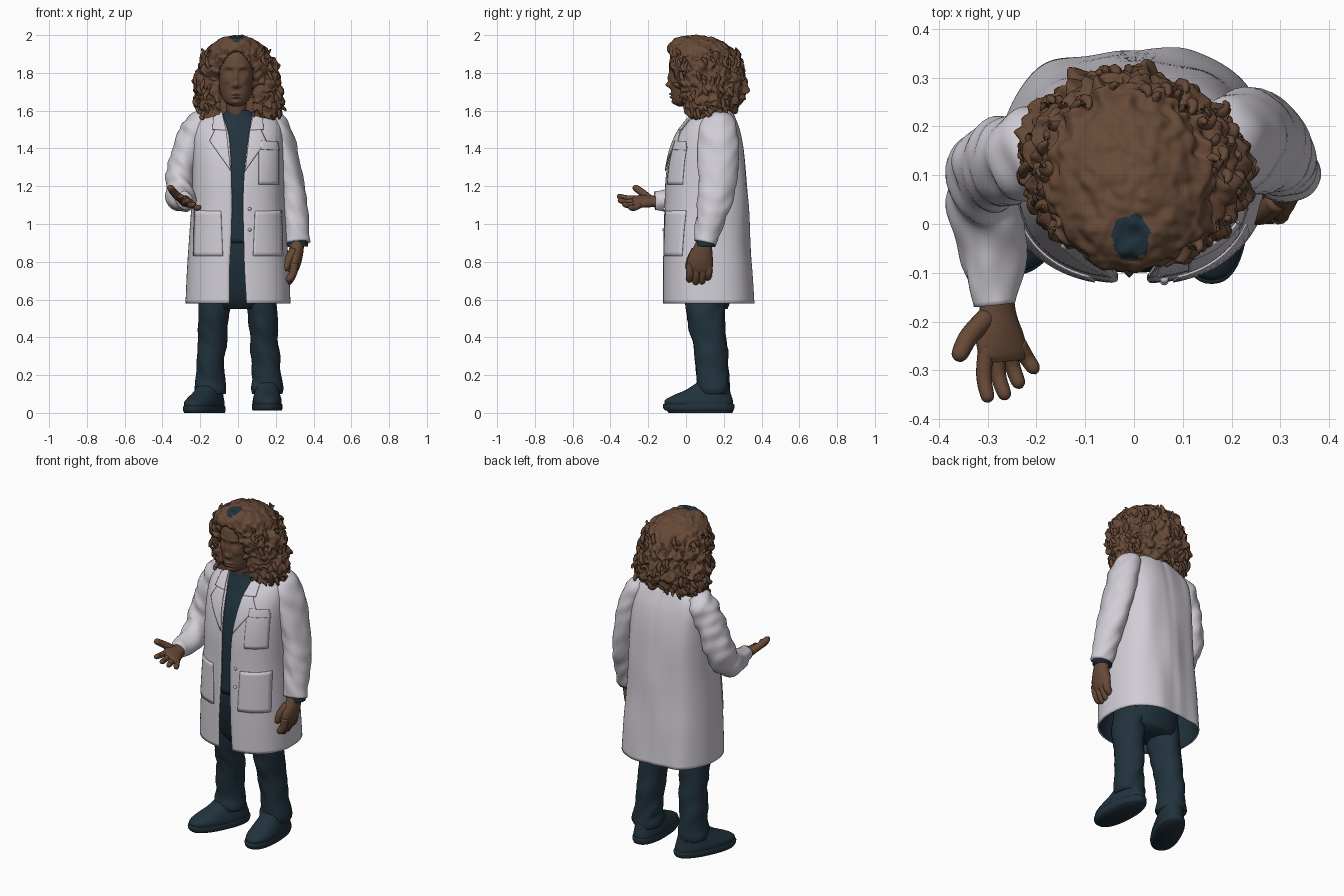
import bpy, bmesh, math, random
from mathutils import Vector, Matrix, noise

if "Cube" in bpy.data.objects:
    bpy.data.objects.remove(bpy.data.objects["Cube"])

random.seed(4)

def material(name, rgb):
    m = bpy.data.materials.new(name)
    m.diffuse_color = (*rgb, 1)
    m.use_nodes = True
    m.node_tree.nodes["Principled BSDF"].inputs["Base Color"].default_value = m.diffuse_color
    return m

WHITE = material("coat white", (0.64, 0.61, 0.67))
BROWN = material("warm brown", (0.135, 0.068, 0.038))
TEAL = material("dark teal", (0.015, 0.032, 0.046))

def spline(k, n):
    """Smooth resampling of a list of equal-length key tuples."""
    out = []
    for i in range(n):
        t = i / (n - 1) * (len(k) - 1)
        j = min(int(t), len(k) - 2)
        f = t - j
        a, b, c, d = k[max(j - 1, 0)], k[j], k[j + 1], k[min(j + 2, len(k) - 1)]
        out.append([.5 * (2 * q + (r - p) * f + (2 * p - 5 * q + 4 * r - s) * f * f
                          + (3 * q - p - 3 * r + s) * f ** 3) for p, q, r, s in zip(a, b, c, d)])
    return out

def make(name, loops, mats, closed=True, cap=True, recalc=True):
    """Bridge point loops into one smooth mesh object."""
    bm = bmesh.new()
    rows = [[bm.verts.new(p) for p in l] for l in loops]
    n = len(rows[0])
    for lo, hi in zip(rows, rows[1:]):
        for i in range(n if closed else n - 1):
            j = (i + 1) % n
            bm.faces.new((lo[i], lo[j], hi[j], hi[i]))
    if cap:
        bm.faces.new(rows[0][::-1])
        bm.faces.new(rows[-1])
    if recalc:
        bmesh.ops.recalc_face_normals(bm, faces=bm.faces)
    me = bpy.data.meshes.new(name)
    bm.to_mesh(me)
    bm.free()
    for m in mats:
        me.materials.append(m)
    me.shade_smooth()
    ob = bpy.data.objects.new(name, me)
    bpy.context.collection.objects.link(ob)
    return ob

def ring(z, cx, rx, yf, yb, n=2.0, count=48, t0=0.0, t1=math.tau):
    """Horizontal superellipse, starting at the front and running to +x."""
    pts = []
    full = t1 - t0 > 6.28
    for i in range(count):
        t = t0 + (t1 - t0) * i / (count if full else count - 1)
        s, c = math.sin(t), math.cos(t)
        pts.append(Vector((cx + rx * math.copysign(abs(s) ** (2 / n), s),
                           (yf + yb) / 2 - (yb - yf) / 2 * math.copysign(abs(c) ** (2 / n), c), z)))
    return pts

def tube(name, keys, mat, ref=(1, 0, 0), n=24, seg=24, wrinkle=0.0):
    """Elliptical tube through keys of (x, y, z, side radius, other radius)."""
    s = spline(keys, n)
    loops = []
    for i, k in enumerate(s):
        c = Vector(k[:3])
        t = (Vector(s[min(i + 1, n - 1)][:3]) - Vector(s[max(i - 1, 0)][:3])).normalized()
        u = Vector(ref)
        u = (u - t * u.dot(t)).normalized()
        v = t.cross(u)
        loop = []
        for j in range(seg):
            a = math.tau * j / seg
            d = u * math.cos(a) * k[3] + v * math.sin(a) * k[4]
            p = c + d
            w = noise.noise(Vector((p.x * 11, p.y * 11, p.z * 16 + p.x * 14))) * wrinkle
            loop.append(p + d.normalized() * w)
        loops.append(loop)
    return make(name, loops, [mat])

def finger(name, pts, r):
    """Round-tipped finger through three points."""
    a, b = Vector(pts[-2]), Vector(pts[-1])
    tip = b + (b - a).normalized() * r * .7
    keys = [(*p, r * f, r * f) for p, f in zip(pts, (1.15, 1.05, .9))] + [(*tip, r * .3, r * .3)]
    tube(name, keys, BROWN, ref=(.8, .35, .5), n=14, seg=12)

# Coat: open-fronted shell with a dark lining; keys are z, cx, rx, front, back, left edge, right edge
N = 2.35
COAT = spline([(.58, 0, .278, -.122, .362, -.045, .045), (.76, 0, .27, -.122, .35, -.045, .035),
               (.94, 0, .258, -.119, .336, -.036, .03), (1.1, 0, .247, -.114, .33, -.033, .027),
               (1.25, 0, .243, -.108, .32, -.035, .032), (1.38, 0, .242, -.086, .305, -.04, .045),
               (1.48, 0, .237, -.047, .285, -.05, .058), (1.55, 0, .212, .003, .262, -.072, .07),
               (1.6, 0, .15, .045, .24, -.085, .08), (1.62, 0, .11, .06, .21, -.085, .08)], 60)
loops = []
for z, cx, rx, yf, yb, gl, gr in COAT:
    l = ring(z, cx, rx, yf, yb, N, 110, math.asin((gr / rx) ** (N / 2)),
             math.tau - math.asin((-gl / rx) ** (N / 2)))
    cy, ry = (yf + yb) / 2, (yb - yf) / 2
    for p in l:
        back = max(0, (p.y - cy) / ry)
        p.y += back * (.08 * p.x + .012 * noise.noise(Vector((p.x * 9, 3, z * 2.5)))
                       - .006 * math.exp(-(p.x / .012) ** 2) + .035 * math.exp(-((p.x + .21) / .07) ** 2))
    loops.append(l)
coat = make("coat", loops, [WHITE, TEAL], closed=False, cap=False, recalc=False)
sol = coat.modifiers.new("lining", "SOLIDIFY")
sol.thickness, sol.offset, sol.material_offset = .008, -1, 1

def front_y(x, z):
    for a, b in zip(COAT, COAT[1:]):
        if a[0] <= z <= b[0]:
            break
    f = min(1, max(0, (z - a[0]) / (b[0] - a[0])))
    _, cx, rx, yf, yb = [p + (q - p) * f for p, q in zip(a[:5], b[:5])]
    u = min(.98, abs(x - cx) / rx)
    return (yf + yb) / 2 - (yb - yf) / 2 * (1 - u ** N) ** (1 / N)

def plate(name, corners, off, n=12):
    """Thin cloth patch following the coat front; corners are (x, z)."""
    a, b, c, d = [Vector(p) for p in corners]
    rows = []
    for i in range(n):
        p, q = a.lerp(d, i / (n - 1)), b.lerp(c, i / (n - 1))
        pts = [p.lerp(q, j / (n - 1)) for j in range(n)]
        rows.append([(v.x, front_y(v.x, v.y) - off, v.y) for v in pts])
    ob = make(name, rows, [WHITE], closed=False, cap=False)
    m = ob.modifiers.new("cloth", "SOLIDIFY")
    m.thickness, m.offset = .006, 0

# Lapels, pockets and buttons
for s in (-1, 1):
    plate("lapel", [(s * .038, 1.28), (s * .15, 1.44), (s * .12, 1.5), (s * .062, 1.5)], .006)
    plate("collar", [(s * .062, 1.495), (s * .135, 1.5), (s * .13, 1.565), (s * .085, 1.595)], .007)
    plate("lower_pocket", [(s * .08, .83), (s * .235, .83), (s * .23, 1.07), (s * .09, 1.07)], .002)
plate("chest_pocket", [(.11, 1.21), (.215, 1.21), (.215, 1.41), (.11, 1.41)], .002)
plate("pocket_flap", [(.12, 1.395), (.218, 1.39), (.21, 1.435), (.12, 1.44)], .007)
for z in (.97, 1.08):
    bpy.ops.mesh.primitive_uv_sphere_add(segments=12, ring_count=8, radius=.009,
                                         location=(.062, front_y(.062, z) - .002, z))
    bpy.context.object.name = "button"
    bpy.context.object.data.materials.append(WHITE)
    bpy.context.object.data.shade_smooth()

# Shirt and hips
def body(name, keys, mat, n, p=2.3):
    return make(name, [ring(*k, p) for k in spline(keys, n)], [mat])
body("shirt", [(.9, 0, .2, -.1, .26), (1.1, 0, .2, -.096, .27), (1.25, 0, .2, -.088, .27),
               (1.4, 0, .19, -.058, .27), (1.5, 0, .17, -.015, .25), (1.57, 0, .11, .015, .21),
               (1.6, 0, .07, .02, .17)], TEAL, 30)
body("hips", [(.55, 0, .15, .02, .22), (.62, 0, .18, -.03, .24), (.8, 0, .19, -.082, .25),
              (.92, 0, .19, -.09, .25)], TEAL, 16)

# Sleeves: one hanging, one bent forward
tube("hanging_sleeve", [(.165, .17, 1.57, .05, .06), (.195, .172, 1.52, .072, .092),
                        (.235, .172, 1.4, .076, .107), (.282, .165, 1.2, .07, .1),
                        (.302, .135, 1.05, .07, .08), (.315, .102, .9, .065, .06)],
     WHITE, n=44, seg=40, wrinkle=.012)
tube("sleeve_lining", [(.314, .105, .93, .056, .05), (.316, .105, .88, .055, .05)], TEAL)
tube("bent_sleeve", [(-.165, .16, 1.57, .05, .06), (-.205, .15, 1.52, .08, .09),
                     (-.25, .135, 1.42, .076, .095), (-.298, .112, 1.28, .078, .09),
                     (-.306, .065, 1.178, .075, .085), (-.297, -.03, 1.132, .07, .07),
                     (-.282, -.165, 1.125, .047, .05)], WHITE, n=56, seg=40, wrinkle=.016)

# Open hand, palm up
tube("open_palm", [(-.282, -.13, 1.125, .036, .03), (-.28, -.18, 1.12, .04, .028),
                   (-.277, -.225, 1.12, .053, .026), (-.268, -.265, 1.118, .054, .02),
                   (-.266, -.282, 1.118, .045, .012)], BROWN, ref=(-.87, 0, .45))
for base, mid, tip in (((-.302, -.25, 1.135), (-.308, -.31, 1.136), (-.3, -.355, 1.147)),
                       ((-.28, -.26, 1.122), (-.278, -.31, 1.115), (-.265, -.35, 1.125)),
                       ((-.257, -.255, 1.11), (-.248, -.295, 1.098), (-.236, -.327, 1.103)),
                       ((-.238, -.245, 1.1), (-.22, -.275, 1.085), (-.205, -.297, 1.088))):
    finger("open_finger", (base, mid, tip), .015)
finger("open_thumb", ((-.3, -.19, 1.13), (-.338, -.23, 1.165), (-.358, -.268, 1.192)), .019)

# Hanging hand
tube("hanging_palm", [(.315, .1, .92, .034, .038), (.31, .09, .87, .038, .05),
                      (.3, .077, .81, .038, .068), (.293, .072, .765, .03, .066),
                      (.286, .07, .74, .018, .055)], BROWN)
for y, z in ((.022, .705), (.055, .692), (.088, .695), (.118, .715)):
    finger("hanging_finger", ((.297, y, .79), (.292, y, .74), (.268, y - .004, z)), .02)
finger("hanging_thumb", ((.295, .05, .86), (.268, .025, .81), (.252, .016, .765)), .021)

# Trousers and shoes
for s, x, turn, lift in ((-1, -.148, -25, 0), (1, .152, 2, .012)):
    tube("trouser_leg", [(s * .1, .1, .78, .08, .11), (s * .125, .1, .56, .082, .102),
                         (s * .137, .125, .38, .076, .09), (x, .14, .2, .076, .084),
                         (x, .142, .13, .084, .09), (x, .142, .1, .08, .085)],
         TEAL, n=36, seg=32, wrinkle=.01)
    turned = Matrix.Translation((x, .14, lift)) @ Matrix.Rotation(math.radians(turn), 4, "Z")
    for name, keys in (("sole", [(0, 0, .076, -.25, .11), (.012, 0, .08, -.26, .116), (.03, 0, .08, -.263, .117),
                                 (.036, 0, .077, -.257, .112)]),
                       ("shoe", [(.03, 0, .076, -.252, .11), (.055, 0, .076, -.252, .108),
                                 (.08, 0, .07, -.21, .1), (.11, 0, .063, -.14, .092),
                                 (.15, 0, .055, -.08, .08)])):
        body(name, keys, TEAL, 14, 2.3).matrix_world = turned

# Neck and head with modelled face
tube("neck", [(-.005, .09, 1.5, .06, .06), (-.008, .07, 1.6, .055, .055),
              (-.01, .06, 1.7, .058, .06)], BROWN)
BUMPS = [(0, 1.735, .026, .014, .014), (0, 1.77, .012, .009, .028), (-.018, 1.73, .008, .008, .008),
         (.018, 1.73, .008, .008, .008), (-.038, 1.805, -.015, .02, .013), (.038, 1.805, -.015, .02, .013),
         (-.038, 1.803, .008, .012, .007), (.038, 1.803, .008, .012, .007), (-.035, 1.832, .006, .022, .008),
         (.035, 1.832, .006, .022, .008), (0, 1.688, .013, .022, .007), (0, 1.672, .013, .02, .007),
         (0, 1.68, -.008, .024, .003), (0, 1.643, .01, .022, .012), (-.05, 1.76, .006, .02, .018),
         (.05, 1.76, .006, .02, .018)]
loops = []
for k in spline([(1.622, -.01, .02, -.04, .01), (1.64, -.01, .054, -.064, .07), (1.67, -.01, .075, -.075, .12),
                 (1.72, -.01, .09, -.08, .16), (1.8, -.01, .098, -.088, .18), (1.86, -.01, .095, -.088, .18),
                 (1.91, -.01, .075, -.065, .15), (1.94, -.01, .01, .03, .08)], 90):
    l = ring(*k, 2.2, 110)
    for p in l:
        if p.y < .02:
            p.y -= sum(a * math.exp(-((p.x + .01 - x) / sx) ** 2 - ((p.z - z) / sz) ** 2)
                       for x, z, a, sx, sz in BUMPS)
    loops.append(l)
make("head", loops, [BROWN])

# Curly hair mass, recessed around the face, falling further forward on one side
HAIR = spline([(1.58, 0, .1, .08, .22), (1.565, 0, .195, .03, .255), (1.6, .005, .222, .005, .28),
               (1.66, .005, .23, -.02, .31), (1.74, 0, .222, -.042, .314), (1.82, -.005, .203, -.068, .297),
               (1.89, -.008, .178, -.09, .275), (1.94, -.008, .143, -.092, .228),
               (1.978, -.008, .09, -.065, .165), (1.993, -.008, .045, -.01, .11), (1.997, -.008, .003, .04, .06)], 120)

def drape(p):
    p.y -= .2 * max(0, p.x - .02) * min(1, max(0, (1.97 - p.z) / .15))
    p.z += .035 * min(1, max(0, (p.y - .1) / .15)) * min(1, max(0, (1.72 - p.z) / .1))
    return p

loops = []
for k in HAIR:
    l = ring(*k, 2.1, 190)
    for p in l:
        drape(p)
        d = (p - Vector((0, .12, 1.76))).normalized()
        amp = min(1, max(.25, (1.98 - p.z) / .12))
        q = Vector(p)
        p += d * amp * (.03 * noise.noise(q * 22) + .022 * noise.noise(q * 44))
        p.z += amp * .02 * noise.noise(q * 26 + Vector((9, 0, 0)))
        p.x += amp * .012 * noise.noise(q * 32 + Vector((0, 7, 0)))
        w = .086 * math.sqrt(min(1, max(0, (1.91 - p.z) / .1)))
        if abs(p.x + .01) < w and p.y < .05:
            p.y = .05
    loops.append(l)
hair = make("hair", loops, [BROWN, TEAL])
for f in hair.data.polygons:   # dark patch at the parting
    x, y, z = f.center
    edge = 1 + .25 * noise.noise(f.center * 45)
    if z > 1.93 and math.hypot((x + .007) / .04, (y + .028) / .05) < edge:
        f.material_index = 1

# Loose wavy locks over the hair
cu = bpy.data.curves.new("locks", "CURVE")
cu.dimensions, cu.bevel_depth, cu.bevel_resolution = "3D", .012, 1
cu.materials.append(BROWN)
for i in range(120):
    k = HAIR[random.randint(14, 72)]
    t = random.uniform(.8, math.tau - .8)
    p = drape(ring(*k, 2.1, 2, t, t + .1)[0])
    if p.y < .04 and abs(p.x) < .12:
        continue
    ph, r, drop = random.uniform(0, 6.28), random.uniform(.006, .011), random.uniform(.05, .09)
    lean, turn = random.uniform(-.02, .02), random.uniform(.25, .45)
    sp = cu.splines.new("POLY")
    sp.points.add(15)
    for j, pt in enumerate(sp.points):
        a = ph + j * turn
        z = max(1.56, p.z + .04 - drop * j / 15)
        pt.co = (p.x * .97 + lean * j / 15 + r * math.cos(a), p.y - .005 + lean * j / 15 + r * math.sin(a), z, 1)
        pt.radius = 1 - .65 * abs(j / 7.5 - 1) ** 2
    sp.use_smooth = True
bpy.context.collection.objects.link(bpy.data.objects.new("locks", cu))
